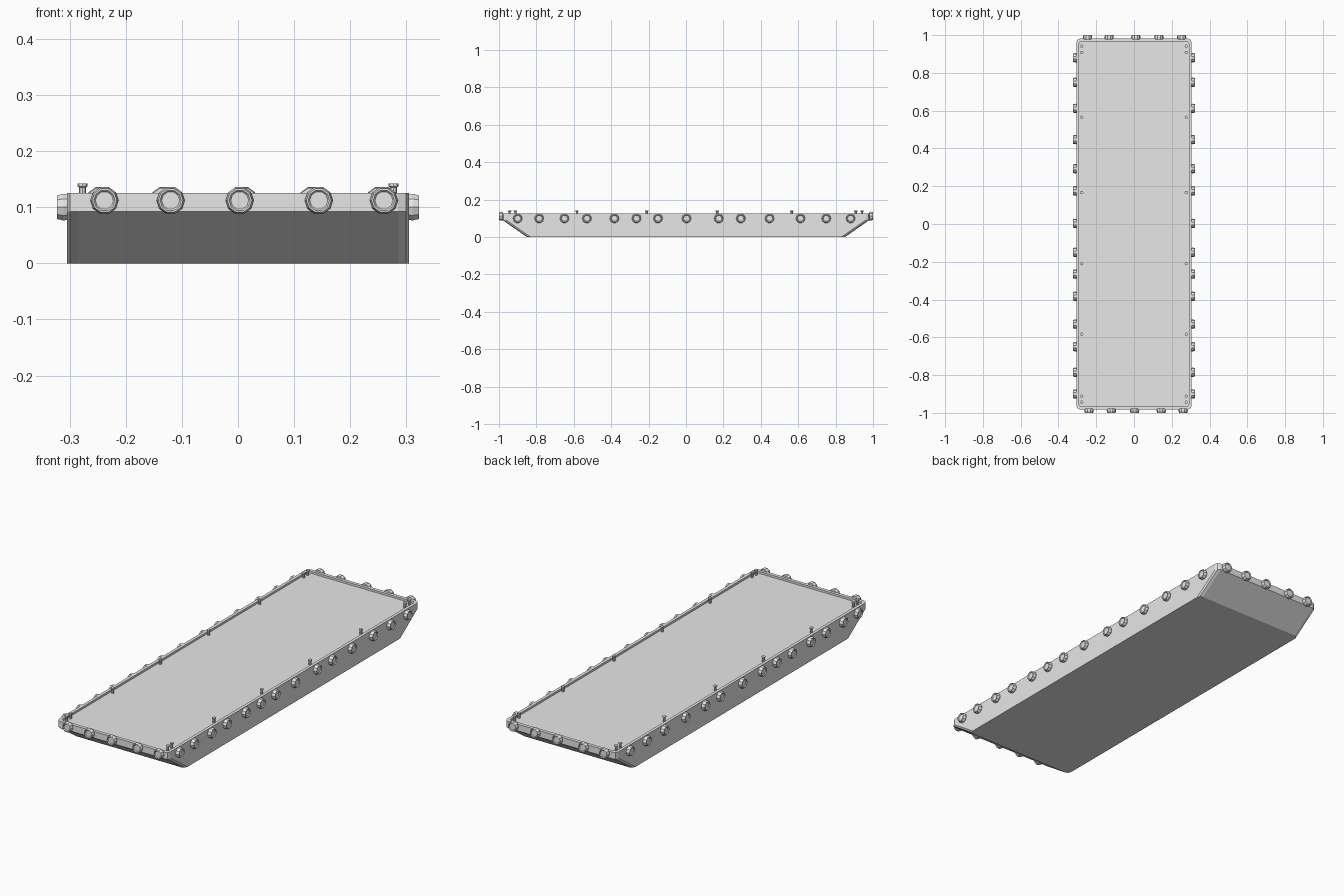
import bpy, bmesh, math
from mathutils import Matrix, Vector

if "Cube" in bpy.data.objects:
    bpy.data.objects.remove(bpy.data.objects["Cube"], do_unlink=True)

grey = bpy.data.materials.new("hull grey")
grey.use_nodes = True
COLOUR = (0.8, 0.8, 0.8, 1)
grey.diffuse_color = COLOUR
grey.node_tree.nodes["Principled BSDF"].inputs["Base Color"].default_value = COLOUR


def finish(name, bm):
    bmesh.ops.recalc_face_normals(bm, faces=bm.faces)
    mesh = bpy.data.meshes.new(name)
    bm.to_mesh(mesh)
    bm.free()
    mesh.materials.append(grey)
    obj = bpy.data.objects.new(name, mesh)
    bpy.context.collection.objects.link(obj)
    return obj


def loft(bm, rings):
    """Skin a list of point rings and cap both ends."""
    loops = [[bm.verts.new(p) for p in ring] for ring in rings]
    for a, b in zip(loops, loops[1:]):
        for i in range(len(a)):
            j = (i + 1) % len(a)
            bm.faces.new((a[i], a[j], b[j], b[i]))
    bm.faces.new(loops[0])
    bm.faces.new(loops[-1])


def rounded_rect(hx, hy, z, radius, steps=2):
    points = []
    for corner, (sx, sy) in enumerate(((1, 1), (-1, 1), (-1, -1), (1, -1))):
        for i in range(steps + 1):
            a = math.pi / 2 * (corner + i / steps)
            points.append((sx * (hx - radius) + radius * math.cos(a),
                           sy * (hy - radius) + radius * math.sin(a), z))
    return points


def turned(name, profile, place, sides):
    """Revolve (radius, height) pairs about z, then move into place."""
    bm = bmesh.new()
    loft(bm, [[(r * math.cos(math.tau * i / sides), r * math.sin(math.tau * i / sides), h)
               for i in range(sides)] for r, h in profile])
    bm.transform(place)
    return finish(name, bm)


# Hull with raked ends, raised rim and sunken deck
W, L, TOP = 0.305, 0.982, 0.125
bm = bmesh.new()
loft(bm, [rounded_rect(W, 0.85, 0, 0.02),
          rounded_rect(W, L, 0.092, 0.02),
          rounded_rect(W, L, TOP, 0.02),
          rounded_rect(W - 0.015, L - 0.017, TOP, 0.01),
          rounded_rect(W - 0.015, L - 0.017, TOP - 0.01, 0.01)])
finish("hull", bm)

# Tyre fenders hung around the hull, with a shallow dished face
FENDER = [(0.023, -0.004), (0.025, 0.006), (0.022, 0.018), (0.019, 0.018), (0.016, 0.014)]


def fender(name, position, direction):
    turn = Vector(direction).to_track_quat('Z', 'Y').to_matrix().to_4x4()
    turned(name, FENDER, Matrix.Translation(position) @ turn, 10)


side_y = (-0.9, -0.785, -0.65, -0.53, -0.383, -0.265, -0.15,
          0.003, 0.175, 0.293, 0.447, 0.612, 0.75, 0.88)
for side, s in (("left", 1), ("right", -1)):
    for n, y in enumerate(side_y):
        fender(f"{side}_fender_{n + 1}", (s * W, y, 0.1), (s, 0, 0))
for end, s, xs in (("front", -1, (-0.238, -0.12, 0.003, 0.144, 0.26)),
                   ("back", 1, (-0.246, -0.132, 0.01, 0.132, 0.252))):
    for n, x in enumerate(xs):
        fender(f"{end}_fender_{n + 1}", (x, s * L, 0.112), (0, s, 0))

# Mooring bollards with flared caps along both deck edges
BOLLARD = [(0.006, 0), (0.006, 0.02), (0.009, 0.022), (0.009, 0.027)]
for side, s in (("left", 1), ("right", -1)):
    for n, y in enumerate((-0.943, -0.912, -0.583, -0.21, 0.167, 0.565, 0.908, 0.941)):
        turned(f"{side}_bollard_{n + 1}", BOLLARD,
               Matrix.Translation((s * 0.277, y, TOP - 0.01)), 8)
